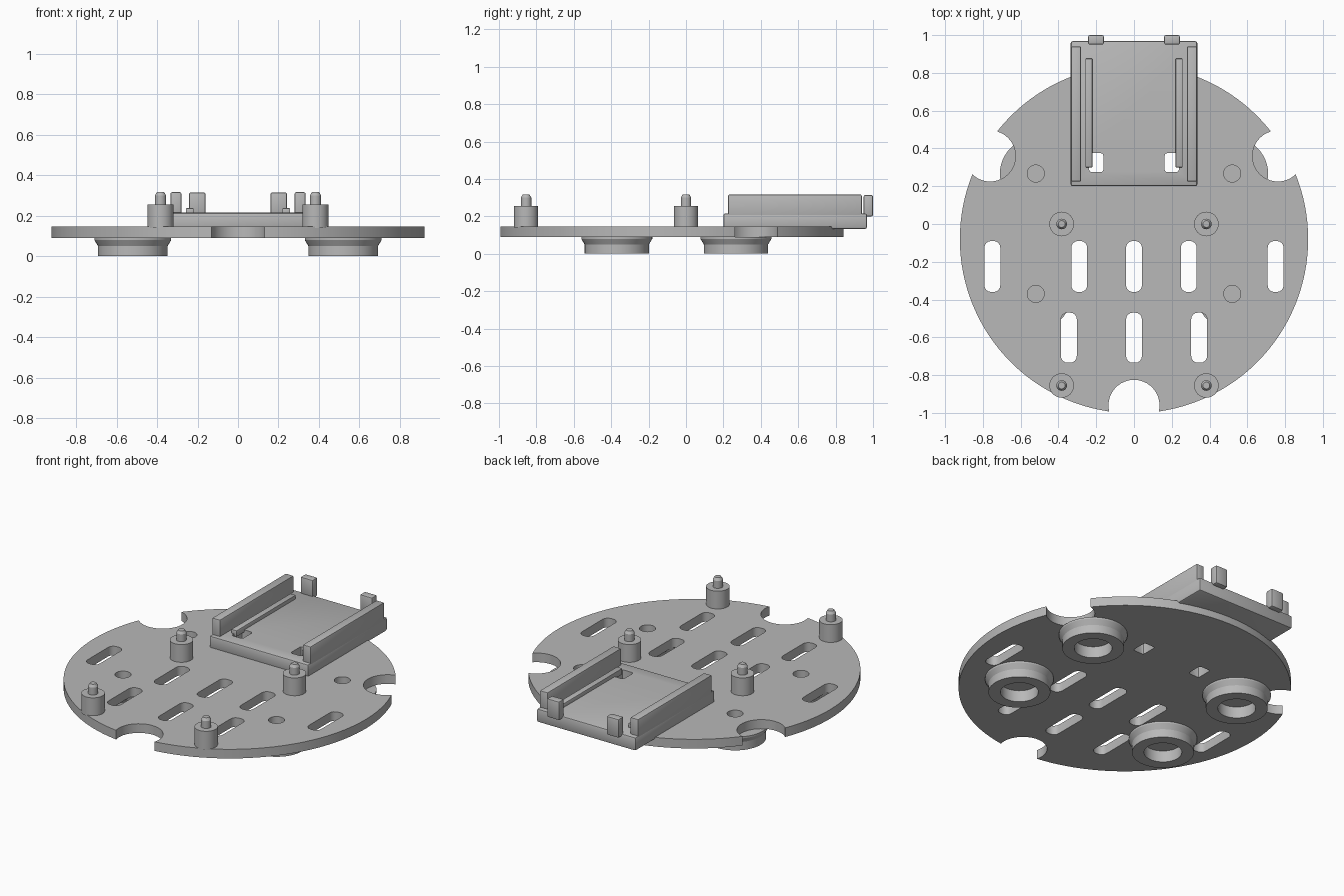
import bpy, bmesh, math
from mathutils import Matrix, Vector

if "Cube" in bpy.data.objects:
    bpy.data.objects.remove(bpy.data.objects["Cube"])

grey = bpy.data.materials.new("light grey plastic")
grey.diffuse_color = (0.48, 0.48, 0.48, 1)
grey.use_nodes = True
grey.node_tree.nodes["Principled BSDF"].inputs["Base Color"].default_value = grey.diffuse_color


def finish(name, bm, bevel=0.0):
    bmesh.ops.recalc_face_normals(bm, faces=bm.faces)
    me = bpy.data.meshes.new(name)
    bm.to_mesh(me)
    bm.free()
    me.materials.append(grey)
    ob = bpy.data.objects.new(name, me)
    bpy.context.collection.objects.link(ob)
    if bevel:
        m = ob.modifiers.new("bevel", 'BEVEL')
        m.width, m.segments = bevel, 2
    return ob


def activate(ob):
    bpy.ops.object.select_all(action='DESELECT')
    ob.select_set(True)
    bpy.context.view_layer.objects.active = ob


def smooth(ob):
    activate(ob)
    for m in list(ob.modifiers):
        bpy.ops.object.modifier_apply(modifier=m.name)
    bpy.ops.object.shade_smooth_by_angle(angle=math.radians(30))


def prism(bm, pts, z0, z1):
    """Extrude a flat outline between two heights."""
    f = bm.faces.new([bm.verts.new((x, y, z0)) for x, y in pts])
    ext = bmesh.ops.extrude_face_region(bm, geom=[f])
    bmesh.ops.translate(bm, vec=(0, 0, z1 - z0),
                        verts=[v for v in ext["geom"] if isinstance(v, bmesh.types.BMVert)])


def circle(x, y, r, n):
    return [(x + r * math.cos(2 * math.pi * i / n), y + r * math.sin(2 * math.pi * i / n)) for i in range(n)]


def rounded(x, y, w, l, r, n=4):
    """Rounded rectangle outline."""
    pts = []
    for k, (sx, sy) in enumerate(((1, 1), (-1, 1), (-1, -1), (1, -1))):
        for i in range(n + 1):
            a = math.pi / 2 * (k + i / n)
            pts.append((x + sx * (w / 2 - r) + r * math.cos(a), y + sy * (l / 2 - r) + r * math.sin(a)))
    return pts


def box(name, x0, x1, y0, y1, z0, z1, bevel=0.0):
    bm = bmesh.new()
    prism(bm, [(x0, y0), (x1, y0), (x1, y1), (x0, y1)], z0, z1)
    return finish(name, bm, bevel)


def lathe(name, profile, x, y, n=48):
    """Spin an (r, z) profile about a vertical axis."""
    bm = bmesh.new()
    vs = [bm.verts.new((r, 0, z)) for r, z in profile]
    es = [bm.edges.new(p) for p in zip(vs, vs[1:])]
    bmesh.ops.spin(bm, geom=vs + es, axis=(0, 0, 1), cent=(0, 0, 0), angle=2 * math.pi, steps=n)
    bmesh.ops.remove_doubles(bm, verts=bm.verts, dist=1e-4)
    bmesh.ops.translate(bm, vec=(x, y, 0), verts=bm.verts)
    smooth(finish(name, bm))


def cut(ob, cutter):
    m = ob.modifiers.new("cut", 'BOOLEAN')
    m.operation, m.object, m.solver = 'DIFFERENCE', cutter, 'EXACT'


FEET = [(sx * 0.52, y) for sx in (-1, 1) for y in (0.267, -0.37)]
CY = -0.08

# cutters for the round base plate: notches, slots and foot holes
bm = bmesh.new()
for deg in (30, 150, 270):
    a = math.radians(deg)
    prism(bm, circle(0.88 * math.cos(a), CY + 0.88 * math.sin(a), 0.135, 48), 0, 0.3)
for x in (-0.75, -0.29, 0, 0.29, 0.75):
    prism(bm, rounded(x, -0.225, 0.084, 0.27, 0.035), 0, 0.3)
for x in (-0.345, 0, 0.345):
    prism(bm, rounded(x, -0.602, 0.084, 0.265, 0.035), 0, 0.3)
for x, y in FEET:
    prism(bm, circle(x, y, 0.045, 32), 0, 0.3)
plate_cutter = finish("plate_cutter", bm)

# windows through tray and plate
bm = bmesh.new()
for x in (-0.2, 0.2):
    prism(bm, rounded(x, 0.325, 0.075, 0.1, 0.012, 2), 0, 0.4)
window_cutter = finish("window_cutter", bm)

# base plate
bm = bmesh.new()
prism(bm, circle(0, CY, 0.922, 128), 0.09, 0.146)
plate = finish("base_plate", bm)
cut(plate, plate_cutter)
cut(plate, window_cutter)
smooth(plate)

# hollow flared feet
for x, y in FEET:
    lathe("foot", [(0, 0.07), (0.105, 0.07), (0.105, 0), (0.172, 0), (0.172, 0.05),
                   (0.19, 0.08), (0.19, 0.09), (0, 0.09)], x, y)

# standoff posts with locating pins
for x in (-0.383, 0.383):
    for y in (0, -0.855):
        lathe("standoff_post", [(0, 0.14), (0.065, 0.14), (0.065, 0.255), (0.028, 0.255),
                                (0.028, 0.3), (0.018, 0.316), (0, 0.316)], x, y, 32)

# rear tray floor
floor = box("tray_floor", -0.335, 0.335, 0.2, 0.968, 0.133, 0.215, 0.01)
cut(floor, window_cutter)
smooth(floor)

# tray side walls, ribs and rear clips
for s in (-1, 1):
    def pair(name, a, b, *rest):
        smooth(box(name, min(s * a, s * b), max(s * a, s * b), *rest))
    pair("tray_wall", 0.28, 0.334, 0.225, 0.94, 0.19, 0.316, 0.007)
    pair("tray_rib", 0.22, 0.257, 0.3, 0.875, 0.2, 0.238, 0.004)
    pair("rear_clip", 0.16, 0.243, 0.95, 1.0, 0.2, 0.314, 0.008)

for c in (plate_cutter, window_cutter):
    c.hide_render = True
    c.hide_set(True)
